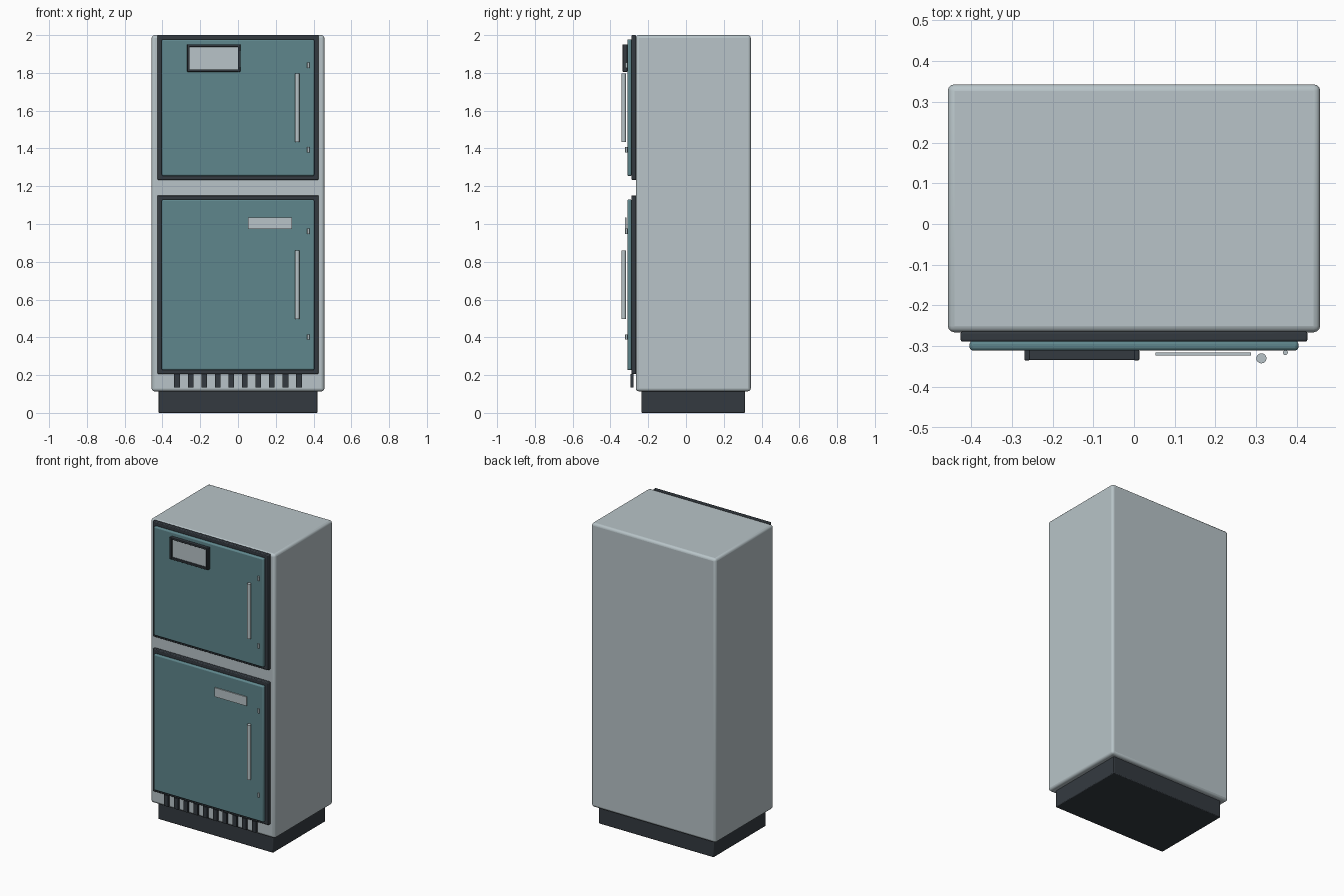
import bpy
import math

if "Cube" in bpy.data.objects:
    bpy.data.objects.remove(bpy.data.objects["Cube"])


def material(name, rgb):
    m = bpy.data.materials.new(name)
    m.diffuse_color = (*rgb, 1)
    m.use_nodes = True
    m.node_tree.nodes["Principled BSDF"].inputs["Base Color"].default_value = m.diffuse_color
    return m


GREY = material("pale grey", (0.479, 0.552, 0.578))
TEAL = material("dusty teal", (0.114, 0.238, 0.262))
DARK = material("charcoal", (0.034, 0.042, 0.051))


def finish(ob, name, mat, bevel=0.0, segments=2):
    ob.name = name
    ob.data.materials.append(mat)
    if bevel:
        mod = ob.modifiers.new("rounded edges", "BEVEL")
        mod.width = bevel
        mod.segments = segments
    bpy.ops.object.shade_smooth_by_angle(angle=math.radians(35))
    return ob


def box(name, x, y, z, mat, bevel=0.0, segments=2):
    """Box from (min, max) ranges along each axis."""
    bpy.ops.mesh.primitive_cube_add(size=1, location=[sum(r) / 2 for r in (x, y, z)])
    ob = bpy.context.object
    ob.scale = [r[1] - r[0] for r in (x, y, z)]
    bpy.ops.object.transform_apply(location=False, rotation=False, scale=True)
    return finish(ob, name, mat, bevel, segments)


def rod(name, x, y, z, radius, mat, sides=16):
    bpy.ops.mesh.primitive_cylinder_add(vertices=sides, radius=radius, depth=z[1] - z[0],
                                        location=(x, y, sum(z) / 2))
    return finish(bpy.context.object, name, mat)


# Cabinet and recessed plinth
box("cabinet", (-0.4575, 0.4575), (-0.266, 0.343), (0.114, 2.0), GREY, 0.016, 3)
box("plinth", (-0.422, 0.422), (-0.235, 0.313), (0.0, 0.12), DARK, 0.005)

# Doors: dark gasket, teal panel, upright handle, two hinge pins
doors = {
    "upper": ((1.233, 2.0), (1.254, 1.978), (1.433, 1.798), (1.393, 1.841)),
    "lower": ((0.205, 1.152), (0.226, 1.130), (0.498, 0.861), (0.402, 0.962)),
}
for label, (gasket, panel, handle, pins) in doors.items():
    box(label + "_gasket", (-0.426, 0.426), (-0.289, -0.264), gasket, DARK, 0.005)
    box(label + "_door", (-0.404, 0.404), (-0.311, -0.287), panel, TEAL, 0.008)
    rod(label + "_handle", 0.313, -0.330, handle, 0.0125, GREY)
    for i, z in enumerate(pins):
        rod(f"{label}_pin_{i + 1}", 0.372, -0.316, (z - 0.014, z + 0.014), 0.006, GREY, 12)

# Framed display on the upper door
box("display_panel", (-0.260, 0.004), (-0.323, -0.310), (1.812, 1.944), GREY)
for side, x in (("left", -0.2625), ("right", 0.0065)):
    box("display_frame_" + side, (x - 0.0065, x + 0.0065), (-0.335, -0.310), (1.806, 1.951), DARK, 0.002)
for side, z in (("bottom", 1.8125), ("top", 1.9445)):
    box("display_frame_" + side, (-0.258, 0.002), (-0.334, -0.310), (z - 0.0065, z + 0.0065), DARK, 0.002)

# Thin plate on the lower door
box("label_plate", (0.053, 0.287), (-0.323, -0.316), (0.974, 1.034), GREY)

# Row of vent slats beneath the lower door
for i in range(10):
    x = -0.3225 + i * 0.0717
    box(f"vent_slat_{i + 1}", (x - 0.015, x + 0.015), (-0.294, -0.279), (0.134, 0.207), DARK)
